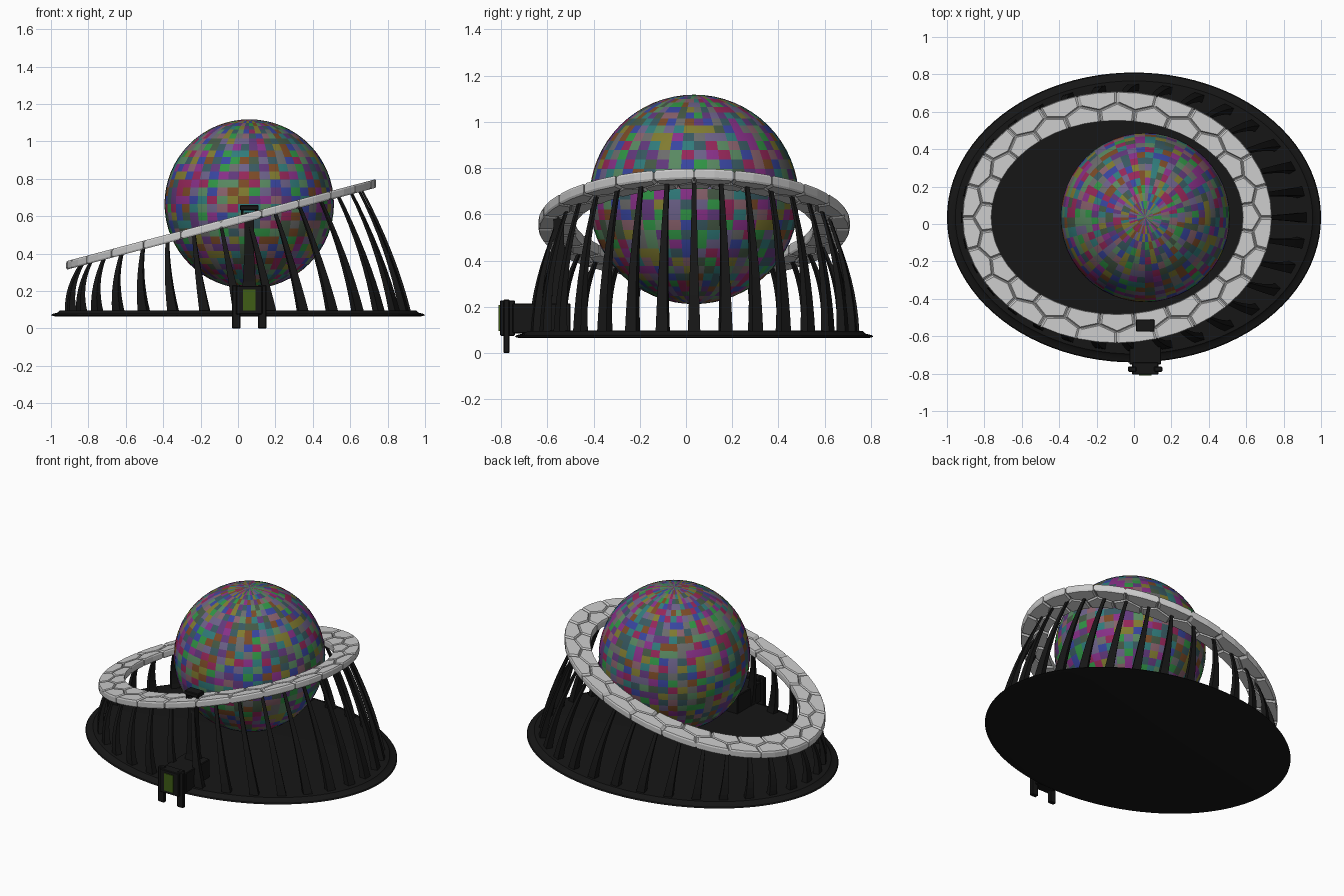
import bpy, bmesh, random
from math import sin, cos, pi, tau
from mathutils import Vector

if "Cube" in bpy.data.objects:
    bpy.data.objects.remove(bpy.data.objects["Cube"])

random.seed(4)
CY = 0.035


def material(name, rgb):
    m = bpy.data.materials.new(name)
    m.diffuse_color = (*rgb, 1)
    m.use_nodes = True
    m.node_tree.nodes["Principled BSDF"].inputs["Base Color"].default_value = m.diffuse_color
    return m


BLACK = material("black", (0.008, 0.008, 0.008))
GREEN = material("green", (0.05, 0.11, 0.008))


def finish(name, bm, mat=None, smooth=False):
    bmesh.ops.recalc_face_normals(bm, faces=bm.faces)
    me = bpy.data.meshes.new(name)
    bm.to_mesh(me)
    bm.free()
    ob = bpy.data.objects.new(name, me)
    bpy.context.collection.objects.link(ob)
    if mat:
        me.materials.append(mat)
    if smooth:
        bpy.context.view_layer.objects.active = ob
        ob.select_set(True)
        bpy.ops.object.shade_smooth_by_angle(angle=0.6)
        ob.select_set(False)
    return ob


def loft(bm, loops, closed=False):
    """Skin a list of point loops; cap the ends unless closed."""
    rows = [[bm.verts.new(p) for p in loop] for loop in loops]
    n = len(rows[0])
    pairs = list(zip(rows, rows[1:])) + ([(rows[-1], rows[0])] if closed else [])
    for a, b in pairs:
        for i in range(n):
            j = (i + 1) % n
            bm.faces.new((a[i], a[j], b[j], b[i]))
    if not closed:
        bm.faces.new(rows[0])
        bm.faces.new(rows[-1])


def rect(x0, x1, y0, y1, z):
    return [(x0, y0, z), (x1, y0, z), (x1, y1, z), (x0, y1, z)]


def box(name, x, y, z, mat=BLACK, bevel=0.004):
    bm = bmesh.new()
    loft(bm, [rect(*x, *y, z[0]), rect(*x, *y, z[1])])
    ob = finish(name, bm, mat)
    if bevel:
        b = ob.modifiers.new("bevel", "BEVEL")
        b.width = bevel
        b.segments = 1
    return ob


# Oval base plate with a stepped rim
bm = bmesh.new()
loft(bm, [[(r * cos(tau * i / 96), CY + (r - 0.225) * sin(tau * i / 96), z)
           for i in range(96)]
          for r, z in [(0.98, 0.065), (1.0, 0.07), (0.995, 0.077), (0.965, 0.085),
                       (0.955, 0.095), (0.90, 0.097)]])
finish("base_plate", bm, BLACK, True)

# Multicoloured ball
bm = bmesh.new()
bmesh.ops.create_uvsphere(bm, u_segments=48, v_segments=32, radius=0.453)
bmesh.ops.translate(bm, verts=bm.verts, vec=(0.06, CY, 0.665))
for f in bm.faces:
    f.material_index = random.randrange(14)
    f.smooth = True
ball = finish("ball", bm)
for i, c in enumerate([(.3, .02, .1), (.03, .3, .06), (.04, .06, .35), (.25, .03, .25),
                       (.03, .2, .2), (.22, .2, .03), (.15, .15, .15), (.25, .12, .15),
                       (.06, .1, .06), (.12, .04, .2), (.1, .25, .12), (.2, .07, .02),
                       (.15, .12, .25), (.04, .1, .12)]):
    ball.data.materials.append(material("ball_%d" % i, c))


def ring_point(a, t, dz=0.0):
    """Point on the tilted oval ring; t runs from inner (0) to outer (1) edge."""
    x = -0.09 + (0.67 + 0.16 * t) * cos(a)
    return Vector((x, CY + (0.515 + 0.16 * t) * sin(a), 0.58 + 0.265 * x + dz))


# Ring core under the panels
bm = bmesh.new()
loft(bm, [[ring_point(tau * i / 96, t, dz) for i in range(96)]
          for t, dz in [(.05, -.014), (.95, -.014), (.95, .014), (.05, .014)]], closed=True)
finish("ring_core", bm)

# Interlocking hexagonal ring panels in two staggered rows
N = 24
h = pi / N
bm = bmesh.new()
for k in range(N):
    outer = [(0, 1), (1, 1), (2, 1), (2, .62), (1, .38), (0, .62)]
    inner = [(1, 0), (2, 0), (3, 0), (3, .38), (2, .62), (1, .38)]
    for outline in (outer, inner):
        pts = [((2 * k + i) * h, t) for i, t in outline]
        mid = sum((ring_point(*p) for p in pts), Vector()) / 6
        loops = []
        for s, dz in [(.87, -.023), (.97, -.014), (.97, .014), (.87, .023)]:
            loops.append([mid + (ring_point(*p) - mid) * s + Vector((0, 0, dz))
                          for p in pts])
        loft(bm, loops)
finish("ring_panels", bm)

# Curved tapering ribs from base to ring
bm = bmesh.new()
for k in range(32):
    a = tau * k / 32
    B = Vector((0.905 * cos(a), CY + 0.695 * sin(a), 0.09))
    T = ring_point(a, 0.5, -0.01)
    C = B.lerp(T, 0.5)
    C.x += 0.05 * cos(a)
    C.y += 0.05 * sin(a)
    out = Vector((cos(a) / 0.905, sin(a) / 0.695, 0)).normalized()
    side = Vector((-out.y, out.x, 0))
    loops = []
    for s in range(9):
        t = s / 8
        p = B * (1 - t) ** 2 + C * 2 * t * (1 - t) + T * t * t
        w = 0.009 + 0.018 * (1 - t) ** 1.2
        d = 0.006 + 0.014 * (1 - t) ** 1.5
        loops.append([p + side * w * i + out * d * j
                      for i, j in [(-1, -1), (1, -1), (1, 1), (-1, 1)]])
    loft(bm, loops)
finish("ribs", bm, BLACK)

# Control housing at the front, with flange, legs and green window
X = 0.06
box("housing", (X - .085, X + .085), (-.75, -.5), (.085, .215))
box("housing_face", (X - .07, X + .07), (-.805, -.74), (.075, .228))
box("window", (X - .033, X + .033), (-.81, -.8), (.095, .208), GREEN, 0)
for s, n in [(-1, "left"), (1, "right")]:
    xs = sorted((X + s * .047, X + s * .092))
    box(n + "_leg", xs, (-.79, -.763), (0, .232))

# Flared post holding the ring, with a clamp on top
bm = bmesh.new()
loft(bm, [rect(X - w, X + w, -.55 - d, -.55 + d, z)
          for w, d, z in [(.042, .035, .205), (.034, .028, .25), (.026, .024, .4),
                          (.024, .022, .62)]])
finish("post", bm, BLACK)
box("clamp_top", (X - .05, X + .05), (-.575, -.51), (.632, .66))
for s, n in [(-1, "left"), (1, "right")]:
    xs = sorted((X + s * .03, X + s * .043))
    box(n + "_clamp_jaw", xs, (-.57, -.515), (.595, .64))
